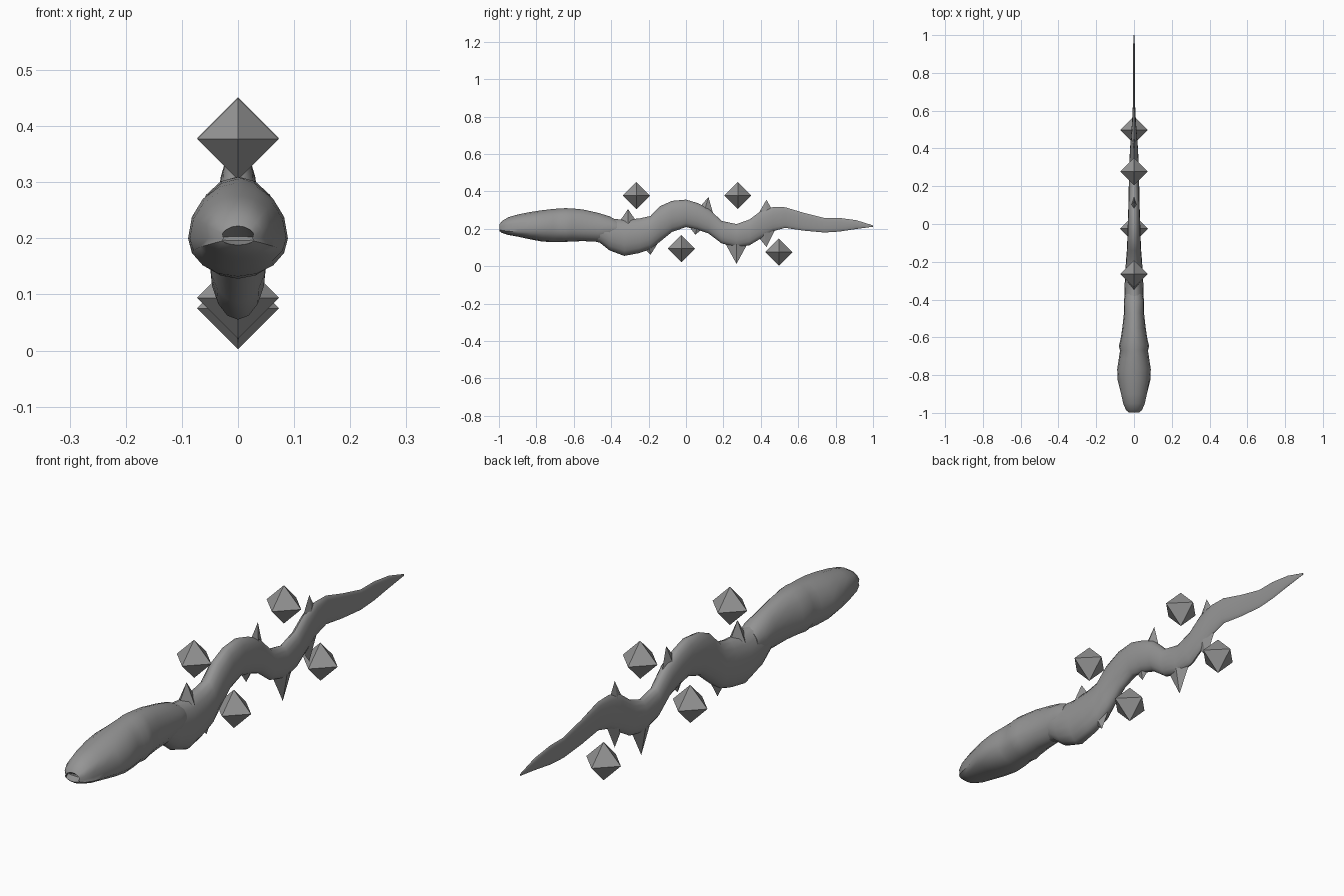
import bpy
import bmesh
import math
from mathutils import Vector

default_cube = bpy.data.objects.get("Cube")
if default_cube:
    bpy.data.objects.remove(default_cube, do_unlink=True)

SIDES = 16


def make_material(name, colour):
    material = bpy.data.materials.new(name)
    material.use_nodes = True
    material.diffuse_color = colour
    material.node_tree.nodes["Principled BSDF"].inputs["Base Color"].default_value = colour
    return material


grey = make_material("plain grey", (0.3, 0.3, 0.3, 1))


def finish(name, bm, smooth_angle=None):
    """Turn a bmesh into a named grey object, optionally smooth shaded."""
    bmesh.ops.recalc_face_normals(bm, faces=bm.faces)
    mesh = bpy.data.meshes.new(name)
    bm.to_mesh(mesh)
    bm.free()
    mesh.materials.append(grey)
    obj = bpy.data.objects.new(name, mesh)
    bpy.context.collection.objects.link(obj)
    if smooth_angle:
        bpy.ops.object.select_all(action="DESELECT")
        obj.select_set(True)
        bpy.context.view_layer.objects.active = obj
        bpy.ops.object.shade_smooth_by_angle(angle=math.radians(smooth_angle))
    return obj


def loft(name, stations, middle=None, mouth_end=None):
    """Skin oval rings; each station is (y, top, bottom, half width)."""
    bm = bmesh.new()
    rings = []
    for y, top, bottom, width in stations:
        centre = (top + bottom) / 2
        if middle is not None:
            centre = min(max(middle, bottom), top)
        ring = []
        for i in range(SIDES):
            angle = math.tau * i / SIDES
            x = width * math.cos(angle)
            rise = math.sin(angle)
            z = centre + rise * (top - centre if rise > 0 else centre - bottom)
            # Pull in the side corners to leave a groove between the lips
            if mouth_end is not None and y < mouth_end and i % (SIDES // 2) == 0:
                x *= 0.86
            ring.append(bm.verts.new((x, y, z)))
        rings.append(ring)
    for near, far in zip(rings, rings[1:]):
        for i in range(SIDES):
            j = (i + 1) % SIDES
            bm.faces.new((near[i], near[j], far[j], far[i]))
    bm.faces.new(rings[0])
    bm.faces.new(rings[-1])
    return finish(name, bm, 50)


# Head with a slit mouth, swollen cheeks and gill bulge
loft("head", [
    (-0.97, 0.203, 0.196, 0.045),
    (-0.998, 0.222, 0.188, 0.03),
    (-0.985, 0.24, 0.178, 0.046),
    (-0.95, 0.262, 0.167, 0.062),
    (-0.9, 0.276, 0.158, 0.074),
    (-0.83, 0.29, 0.143, 0.086),
    (-0.77, 0.299, 0.132, 0.089),
    (-0.71, 0.306, 0.128, 0.08),
    (-0.67, 0.309, 0.13, 0.074),
    (-0.645, 0.31, 0.13, 0.08),
    (-0.61, 0.309, 0.132, 0.071),
    (-0.55, 0.303, 0.134, 0.062),
    (-0.47, 0.285, 0.13, 0.053),
    (-0.41, 0.267, 0.14, 0.054),
    (-0.37, 0.246, 0.17, 0.045),
], middle=0.2, mouth_end=-0.88)

# Waving body, flattening into a blade-like tail
loft("body", [
    (-0.52, 0.28, 0.14, 0.045),
    (-0.46, 0.268, 0.125, 0.05),
    (-0.41, 0.255, 0.085, 0.052),
    (-0.33, 0.248, 0.055, 0.05),
    (-0.25, 0.255, 0.07, 0.046),
    (-0.19, 0.268, 0.09, 0.042),
    (-0.14, 0.32, 0.13, 0.038),
    (-0.075, 0.349, 0.183, 0.035),
    (0, 0.356, 0.209, 0.033),
    (0.06, 0.338, 0.196, 0.031),
    (0.12, 0.31, 0.175, 0.029),
    (0.19, 0.242, 0.122, 0.028),
    (0.27, 0.225, 0.1, 0.026),
    (0.34, 0.25, 0.112, 0.024),
    (0.4, 0.295, 0.148, 0.021),
    (0.465, 0.316, 0.187, 0.016),
    (0.53, 0.315, 0.205, 0.011),
    (0.63, 0.285, 0.19, 0.006),
    (0.74, 0.258, 0.18, 0.006),
    (0.82, 0.258, 0.185, 0.006),
    (0.91, 0.246, 0.199, 0.006),
    (1, 0.218, 0.211, 0.002),
])


def fin(name, tip_y, tip_z, base_y, base_z, length, thickness):
    """A thin four-sided spike rooted inside the body."""
    bm = bmesh.new()
    tip = bm.verts.new((0, tip_y, tip_z))
    base = [bm.verts.new((x * thickness, base_y + y * length, base_z))
            for x, y in ((1, 0), (0, 1), (-1, 0), (0, -1))]
    bm.faces.new(base)
    for i in range(4):
        bm.faces.new((base[i], base[(i + 1) % 4], tip))
    return finish(name, bm)


# Spiny fins along the back and belly
fin("back_fin_front", -0.31, 0.305, -0.31, 0.225, 0.055, 0.035)
fin("back_fin_middle", 0.12, 0.37, 0.09, 0.265, 0.06, 0.024)
fin("back_fin_rear", 0.43, 0.355, 0.43, 0.25, 0.06, 0.017)
fin("belly_fin_front", -0.19, 0.06, -0.205, 0.14, 0.065, 0.035)
fin("belly_fin_middle", 0.05, 0.168, 0.065, 0.24, 0.07, 0.024)
fin("belly_fin_large", 0.27, 0.012, 0.27, 0.15, 0.075, 0.024)
fin("belly_fin_rear", 0.43, 0.102, 0.415, 0.21, 0.07, 0.018)


def crystal(name, y, z, radius=0.073):
    """An eight-faced floating gem with its corners on the axes."""
    bm = bmesh.new()
    centre = Vector((0, y, z))
    waist = [bm.verts.new(centre + Vector(d) * radius)
             for d in ((1, 0, 0), (0, 1, 0), (-1, 0, 0), (0, -1, 0))]
    for side in (1, -1):
        tip = bm.verts.new(centre + Vector((0, 0, side * radius)))
        for i in range(4):
            bm.faces.new((waist[i], waist[(i + 1) % 4], tip))
    return finish(name, bm)


# Crystals floating above and below the body
crystal("upper_crystal_front", -0.265, 0.377)
crystal("lower_crystal_front", -0.025, 0.094)
crystal("upper_crystal_rear", 0.277, 0.378)
crystal("lower_crystal_rear", 0.497, 0.075)
